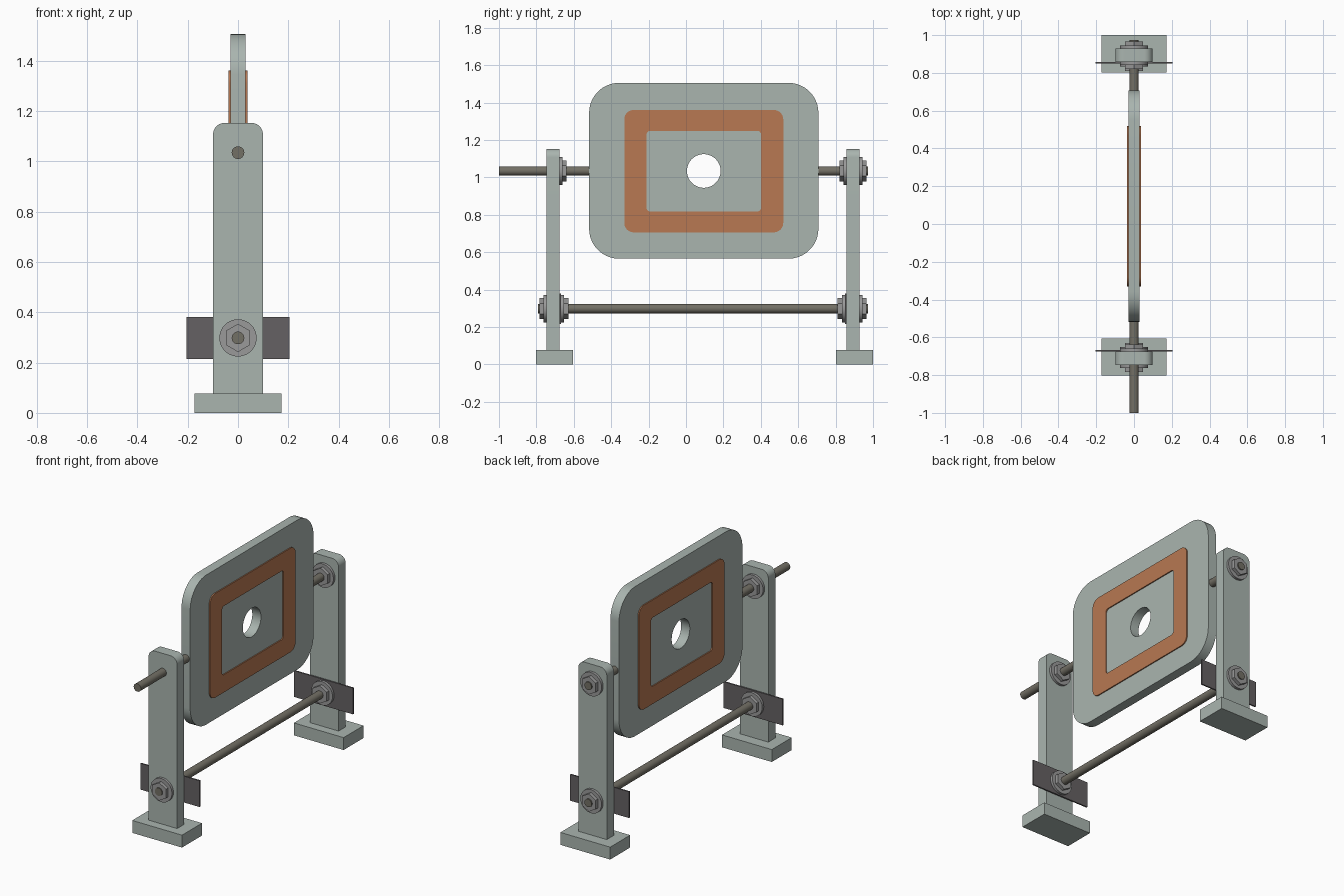
import bpy, bmesh, math
from math import pi, cos, sin

if "Cube" in bpy.data.objects:
    bpy.data.objects.remove(bpy.data.objects["Cube"])


def material(name, rgb):
    m = bpy.data.materials.new(name)
    m.diffuse_color = (*rgb, 1)
    m.use_nodes = True
    m.node_tree.nodes["Principled BSDF"].inputs["Base Color"].default_value = m.diffuse_color
    return m


STEEL = material("pale_steel", (0.40, 0.46, 0.43))
COPPER = material("copper", (0.48, 0.19, 0.085))
ROD = material("rod_metal", (0.17, 0.16, 0.13))
NUT = material("nut_metal", (0.32, 0.32, 0.32))
DARK = material("dark_plate", (0.13, 0.12, 0.125))


def circle(cu, cv, r, n, start=0.0):
    return [(cu + r * cos(start + 2 * pi * i / n), cv + r * sin(start + 2 * pi * i / n))
            for i in range(n)]


def rounded_rect(u0, u1, v0, v1, r, n=12):
    pts = []
    for q, (cu, cv) in enumerate([(u1 - r, v1 - r), (u0 + r, v1 - r),
                                  (u0 + r, v0 + r), (u1 - r, v0 + r)]):
        for k in range(n):
            a = (q + k / (n - 1)) * pi / 2
            pts.append((cu + r * cos(a), cv + r * sin(a)))
    return pts


def prism(name, axis, outer, lo, hi, mat, inner=None):
    """Extrude a profile along x (profile in y,z) or y (profile in x,z);
    an inner loop with the same point count becomes a through hole."""
    bm = bmesh.new()

    def ring(pts, d):
        return [bm.verts.new((d, u, v) if axis == 'x' else (u, d, v)) for u, v in pts]

    def bridge(a, b):
        n = len(a)
        for i in range(n):
            j = (i + 1) % n
            bm.faces.new((a[i], a[j], b[j], b[i]))

    o0, o1 = ring(outer, lo), ring(outer, hi)
    bridge(o0, o1)
    if inner:
        i0, i1 = ring(inner, lo), ring(inner, hi)
        bridge(i0, i1)
        bridge(o0, i0)
        bridge(o1, i1)
    else:
        bm.faces.new(o0)
        bm.faces.new(o1)
    bmesh.ops.recalc_face_normals(bm, faces=bm.faces)
    me = bpy.data.meshes.new(name)
    bm.to_mesh(me)
    bm.free()
    me.shade_smooth()
    me.set_sharp_from_angle(angle=math.radians(30))
    me.materials.append(mat)
    ob = bpy.data.objects.new(name, me)
    bpy.context.collection.objects.link(ob)
    return ob


def box(name, x, y0, y1, z0, z1, mat):
    prism(name, 'y', [(-x, z0), (x, z0), (x, z1), (-x, z1)], y0, y1, mat)


def rod(name, y0, y1, z):
    prism(name, 'y', circle(0, z, 0.025, 32), y0, y1, ROD)


def fastener(name, y, z, d):
    """Washer and hex nut stacked outward from y in direction d."""
    prism(name + "_washer", 'y', circle(0, z, 0.074, 40), y, y + d * 0.016, NUT)
    prism(name + "_nut", 'y', circle(0, z, 0.056, 6, pi / 2), y + d * 0.016, y + d * 0.038, NUT)


CY, CZ = 0.095, 1.034      # centre of the hanging panel
LOW_Z = 0.298              # height of the tie rod

# panel with centre hole, and the copper frame standing proud on both sides
prism("panel", 'x', rounded_rect(CY - 0.613, CY + 0.613, 0.565, 1.505, 0.16), -0.03, 0.03, STEEL,
      inner=circle(CY, CZ, 0.09, 48, pi / 48))
prism("copper_frame", 'x', rounded_rect(CY - 0.425, CY + 0.425, 0.706, 1.36, 0.05), -0.037, 0.037,
      COPPER, inner=rounded_rect(CY - 0.306, CY + 0.306, 0.817, 1.249, 0.02))

# two stands: inward is the direction towards the panel
for side, yc, inward in (("front", -0.711, 1), ("back", 0.893, -1)):
    foot_c = -0.704 if side == "front" else 0.901
    box(side + "_foot", 0.173, foot_c - 0.099, foot_c + 0.099, 0, 0.078, STEEL)
    top = [p for p in rounded_rect(-0.099, 0.099, 0, 1.152, 0.045) if p[1] > 0.5]
    prism(side + "_post", 'y', top + [(-0.099, 0.078), (0.099, 0.078)],
          yc - 0.035, yc + 0.035, STEEL)
    inner_y, outer_y = yc + inward * 0.035, yc - inward * 0.035
    plate_y = inner_y + inward * 0.009
    box(side + "_cross_plate", 0.205, *sorted((inner_y, plate_y)), 0.215, 0.38, DARK)
    fastener(side + "_lower_inner", plate_y, LOW_Z, inward)
    fastener(side + "_lower_outer", outer_y, LOW_Z, -inward)
    fastener(side + "_upper_inner", inner_y, CZ, inward)
    if side == "back":
        fastener("back_upper_outer", outer_y, CZ, -inward)

# tie rod and the two axle halves entering the panel edges
rod("tie_rod", -0.79, 0.973, LOW_Z)
rod("front_axle", -1.0, CY - 0.58, CZ)
rod("back_axle", CY + 0.58, 0.973, CZ)
